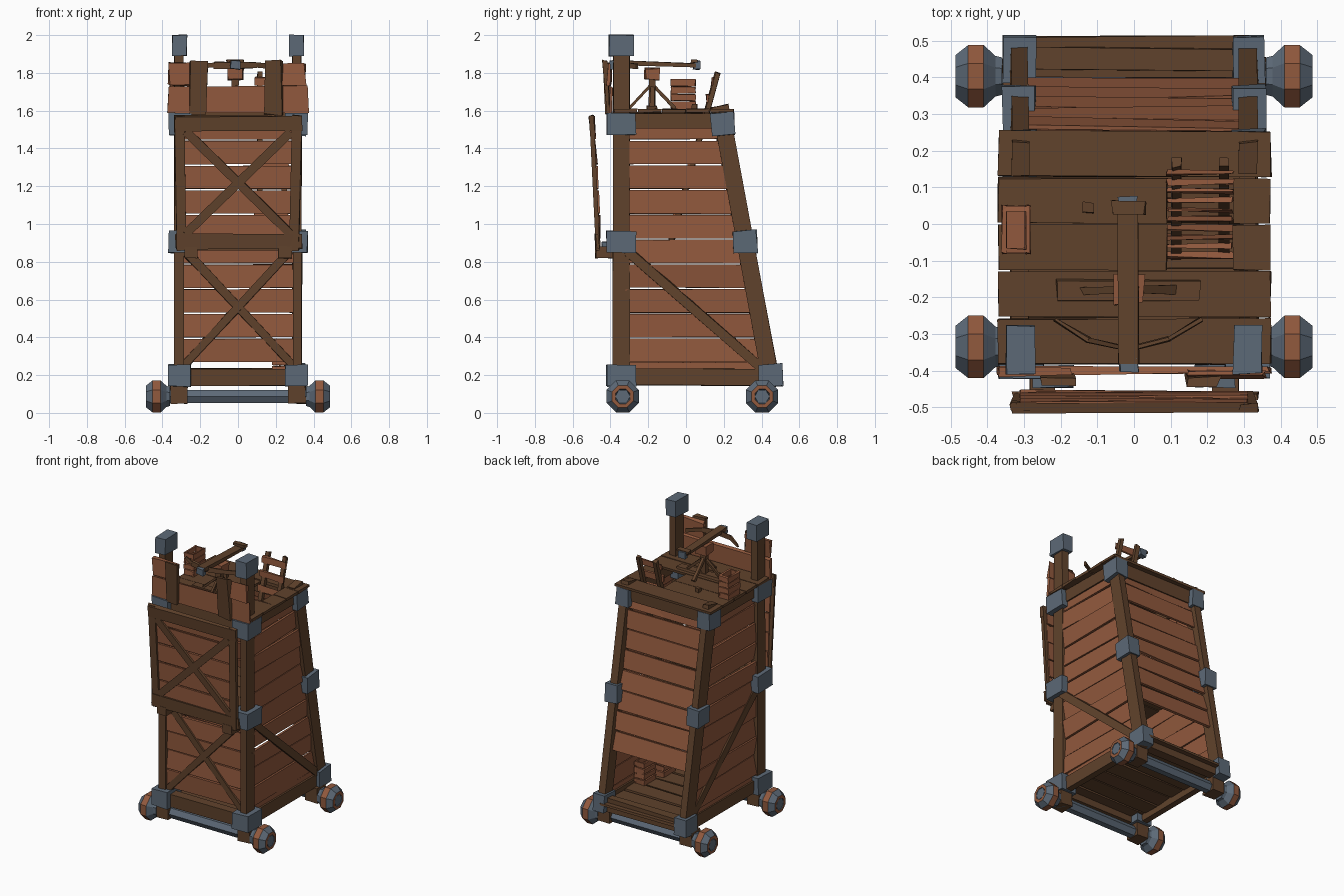
import bpy, bmesh, math, random
from mathutils import Vector, Matrix

random.seed(4)
cube = bpy.data.objects.get("Cube")
if cube:
    bpy.data.objects.remove(cube, do_unlink=True)


def material(name, rgb):
    m = bpy.data.materials.new(name)
    m.use_nodes = True
    m.diffuse_color = (*rgb, 1)
    m.node_tree.nodes["Principled BSDF"].inputs["Base Color"].default_value = (*rgb, 1)
    return m


DARK = material("dark wood", (0.117, 0.055, 0.025))
PLANK = material("red wood", (0.285, 0.1, 0.047))
IRON = material("blue grey iron", (0.109, 0.143, 0.185))
X, Y, Z = Vector((1, 0, 0)), Vector((0, 1, 0)), Vector((0, 0, 1))


def beam(a, b, width, thick, side, rough=0.004, warp=None):
    """Box from a to b; width lies along side, warp is extra unevenness across the thickness."""
    return Vector(a), Vector(b), width, thick, side, rough, warp or 0


def block(center, size, rough=0.003):
    c, h = Vector(center), Vector((0, 0, size[2] / 2))
    return beam(c - h, c + h, size[0], size[1], X, rough)


def finish(name, bm, mats):
    bmesh.ops.recalc_face_normals(bm, faces=bm.faces)
    mesh = bpy.data.meshes.new(name)
    bm.to_mesh(mesh)
    bm.free()
    for m in mats:
        mesh.materials.append(m)
    obj = bpy.data.objects.new(name, mesh)
    bpy.context.collection.objects.link(obj)
    return obj


def part(name, mat, beams):
    bm = bmesh.new()
    for a, b, width, thick, side, rough, warp in beams:
        d = b - a
        length, d = d.length, d.normalized()
        s = (side - d * side.dot(d)).normalized()
        t = d.cross(s)
        rot = Matrix((s, t, d)).transposed().to_4x4()
        size = Matrix.Diagonal((width, thick, length, 1))
        made = bmesh.ops.create_cube(bm, matrix=Matrix.Translation((a + b) / 2) @ rot @ size)
        shifts = {}
        for v in made["verts"]:
            # both faces of a warped plank move together at each corner
            local = v.co - (a + b) / 2
            corner = (local.dot(s) > 0, local.dot(d) > 0)
            shift = shifts.setdefault(corner, random.uniform(-warp, warp))
            v.co += t * shift + Vector([random.uniform(-rough, rough) for _ in range(3)])
    return finish(name, bm, [mat])


def rear(z):
    """Depth of the sloping rear posts at a height."""
    return 0.485 - 0.19 * z


SIDES = (-1, 1)
PITCH = 0.131
ROWS = [0.331 + PITCH * i for i in range(10)]
H = PITCH - 0.008

# Corner posts
part("front_posts", DARK, [beam((s * 0.312, -0.343, 0.14), (s * 0.312, -0.343, 1.93), 0.047, 0.09, X) for s in SIDES])
part("rear_posts", DARK, [beam((s * 0.312, rear(0.14), 0.14), (s * 0.312, rear(1.62), 1.625), 0.047, 0.092, X) for s in SIDES])

# Iron corner brackets and post caps
brackets = []
for s in SIDES:
    brackets.append(block((s * 0.31, -0.343, 1.945), (0.078, 0.13, 0.11)))
    for z in (0.198, 0.905, 1.53):
        brackets.append(block((s * 0.308, -0.343, z), (0.12, 0.155, 0.115)))
        y = rear(z)
        brackets.append(beam((s * 0.313, y + 0.003, z - 0.06), (s * 0.313, y - 0.003, z + 0.06), 0.09, 0.125, X))
part("iron_brackets", IRON, brackets)

# Horizontal frame beams
rails = []
for z, h in ((0.19, 0.09), (0.905, 0.09), (1.545, 0.085)):
    rails.append(beam((-0.3, -0.35, z), (0.3, -0.35, z), h, 0.06, Z))
    if z != 0.905:
        rails.append(beam((-0.3, rear(z), z), (0.3, rear(z), z), h, 0.06, Z))
        for s in SIDES:
            rails.append(beam((s * 0.312, -0.33, z), (s * 0.312, rear(z), z), h, 0.045, Z))
part("frame_beams", DARK, rails)

# Wall planking, each plank twisted out of true
ROUGH, WARP = 0.002, 0.014
for s, name in ((-1, "right"), (1, "left")):
    planks = [beam((s * 0.312, -0.32, z), (s * 0.312, rear(z), z), H, 0.016, Z, ROUGH, WARP) for z in ROWS]
    planks.append(beam((s * 0.312, -0.32, 0.24), (s * 0.312, 0.42, 0.24), 0.05, 0.016, Z))
    planks.append(beam((s * 0.312, -0.32, 1.488), (s * 0.312, 0.18, 1.488), 0.07, 0.016, Z))
    part(name + "_wall_planks", PLANK, planks)
part("front_wall_planks", PLANK, [beam((-0.3, -0.35, z), (0.3, -0.35, z), H, 0.016, Z, ROUGH, WARP) for z in ROWS[:5]])
slope = Vector((0, -0.19, 1))
part("rear_wall_planks", PLANK, [beam((-0.3, rear(z), z), (0.3, rear(z), z), H, 0.016, slope, ROUGH, WARP) for z in ROWS[2:] + [1.512]])

# Diagonal braces
part("side_braces", DARK, [beam((s * 0.327, -0.31, 0.86), (s * 0.327, 0.4, 0.24), 0.055, 0.02, Z, 0.006) for s in SIDES])
part("front_braces", DARK, [beam((-s * 0.29, -0.365, 0.25), (s * 0.29, -0.365, 0.87), 0.048, 0.02, X, 0.006) for s in SIDES])

# Lower and middle floors
floor = []
for i in range(7):
    y = -0.31 + i * 0.1275
    floor.append(beam((-0.3, y, 0.2), (0.3, y, 0.2), 0.113, 0.02, Y, 0.006))
    if y < 0.3:
        floor.append(beam((-0.3, y, 0.885), (0.3, y, 0.885), 0.12, 0.02, Y, 0.006))
part("inner_floors", DARK, floor)

# Top deck with a ladder hatch
deck = []
for i in range(5):
    y = 0.192 - i * 0.128
    spans = [(-0.37, 0.09), (0.27, 0.372)] if i in (1, 2) else [(-0.37, 0.373)]
    for a, b in spans:
        deck.append(beam((a, y, 1.6), (b, y, 1.6), 0.123, 0.018, Y, 0.003))
deck.append(block((-0.125, 0.045, 1.618), (0.028, 0.028, 0.03)))
part("top_deck", DARK, deck)

# Ladder through the hatch, rungs nailed over the rails
low, high = Vector((0, -0.08, 0.9)), Vector((0, 0.17, 1.8))
part("ladder_rails", DARK, [beam(low + X * x, high + X * x, 0.025, 0.03, X) for x in (0.115, 0.245)])
rungs = []
for i in range(10):
    p = low.lerp(high, (i + 0.5) / 10) - Y * 0.018
    rungs.append(beam(p + X * 0.09, p + X * 0.27, 0.04, 0.012, Z, 0.005))
part("ladder_rungs", PLANK, rungs)

# Drawbridge hanging on the front
bottom, top = Vector((0, -0.455, 0.86)), Vector((0, -0.49, 1.575))
run = top - bottom


def on_bridge(x, t, out=0.0):
    return bottom + run * t + Vector((x, -out, 0))


part("drawbridge_planks", PLANK, [beam(on_bridge(-0.31, t), on_bridge(0.31, t), 0.122, 0.012, run, 0.002, 0.006)
                                  for t in [0.176 + 0.183 * i for i in range(5)]])
frame = [beam(on_bridge(s * 0.298, 0, 0.01), on_bridge(s * 0.312, 1, 0.01), 0.05, 0.02, X) for s in SIDES]
frame += [beam(on_bridge(-0.33, t, 0.012), on_bridge(0.34, t, 0.012), 0.08, 0.022, run, 0.006) for t in (0.07, 0.94)]
frame += [beam(on_bridge(-s * 0.28, 0.12, 0.01), on_bridge(s * 0.28, 0.88, 0.01), 0.045, 0.018, X) for s in SIDES]
part("drawbridge_frame", DARK, frame)
part("drawbridge_hinges", DARK, [block((s * 0.25, -0.435, 0.85), (0.07, 0.09, 0.06)) for s in SIDES])
part("hinge_plates", IRON, [block((s * 0.22, -0.415, 0.89), (0.11, 0.06, 0.03)) for s in SIDES])

# Front parapet
part("parapet_boards", PLANK, [
    beam((-0.37, -0.4, 1.655), (0.37, -0.4, 1.66), 0.135, 0.02, Z, 0.008),
    beam((-0.365, -0.41, 1.79), (-0.17, -0.41, 1.79), 0.115, 0.02, Z, 0.01),
    beam((0.15, -0.41, 1.785), (0.36, -0.41, 1.79), 0.11, 0.02, Z, 0.01)])
part("parapet_uprights", DARK, [beam((x, -0.41, 1.58), (x, -0.43, 1.865), 0.088, 0.022, X, 0.007) for x in (-0.208, 0.188)])

# Mounted crossbow
bow = [beam((-0.015, -0.38, 1.855), (-0.015, 0.05, 1.84), 0.055, 0.02, X),
       beam((-0.06, 0.045, 1.862), (0.03, 0.045, 1.862), 0.035, 0.012, Y),
       beam((-0.21, -0.18, 1.618), (0.18, -0.18, 1.618), 0.055, 0.02, Y),
       block((-0.015, -0.18, 1.69), (0.035, 0.035, 0.17))]
for s in SIDES:
    bow.append(beam((-0.015, -0.34, 1.84), (-0.015 + s * 0.11, -0.315, 1.84), 0.035, 0.012, Z))
    bow.append(beam((-0.015 + s * 0.11, -0.315, 1.84), (-0.015 + s * 0.2, -0.26, 1.835), 0.025, 0.012, Z))
    bow.append(beam((-0.015, -0.18 + s * 0.12, 1.61), (-0.015, -0.18, 1.74), 0.02, 0.015, X))
    bow.append(beam((-0.015 + s * 0.13, -0.18, 1.615), (-0.015, -0.18, 1.73), 0.02, 0.015, Y))
part("crossbow_frame", DARK, bow)
part("crossbow_mount", PLANK, [block((-0.015, -0.18, 1.795), (0.08, 0.075, 0.06), 0.006)])
part("crossbow_tips", IRON, [block((-0.015, y, 1.842), (0.05, 0.035, 0.045), 0.005) for y in (-0.385, 0.055)])


# Open crates of stacked slats
def crate(name, x, y, z):
    slats = [block((x, y, z + 0.01), (0.07, 0.12, 0.02))]
    for i in range(4):
        h = z + 0.02 + i * 0.039
        for s in SIDES:
            slats.append(block((x + s * 0.032, y, h), (0.012, 0.13, 0.034)))
            slats.append(block((x, y + s * 0.058, h), (0.07, 0.012, 0.034)))
    part(name, PLANK, slats)


crate("deck_crate", -0.322, -0.015, 1.61)
crate("lower_crate_a", 0.25, 0.09, 0.21)
crate("lower_crate_b", 0.22, -0.08, 0.21)


# Eight-sided wheels turned from a profile
def wheel(name, side, y):
    profile = [(0.36, 0.055), (0.378, 0.06), (0.41, 0.092), (0.452, 0.092),
               (0.487, 0.062), (0.487, 0.042), (0.47, 0.036)]
    bm = bmesh.new()
    rings = []
    for x, r in profile:
        angles = [(k + 0.5) * math.tau / 8 for k in range(8)]
        rings.append([bm.verts.new((side * x, y + r * math.cos(a), 0.087 + r * math.sin(a))) for a in angles])
    bm.faces.new(rings[0])
    for i in range(len(rings) - 1):
        for k in range(8):
            n = (k + 1) % 8
            f = bm.faces.new((rings[i][k], rings[i][n], rings[i + 1][n], rings[i + 1][k]))
            f.material_index = 1 if i in (2, 4) else 0
    finish(name, bm, [IRON, PLANK])


for y, end in ((-0.335, "front"), (0.403, "rear")):
    for s, name in ((-1, "right"), (1, "left")):
        wheel(end + "_" + name + "_wheel", s, y)
    bm = bmesh.new()
    spin = Matrix.Translation((0, y, 0.087)) @ Matrix.Rotation(math.pi / 2, 4, "Y")
    bmesh.ops.create_cone(bm, cap_ends=True, segments=6, radius1=0.04, radius2=0.04, depth=0.97, matrix=spin)
    finish(end + "_axle", bm, [IRON])
    part(end + "_axle_blocks", DARK, [block((s * 0.313, y, 0.1), (0.09, 0.1, 0.1)) for s in SIDES])
